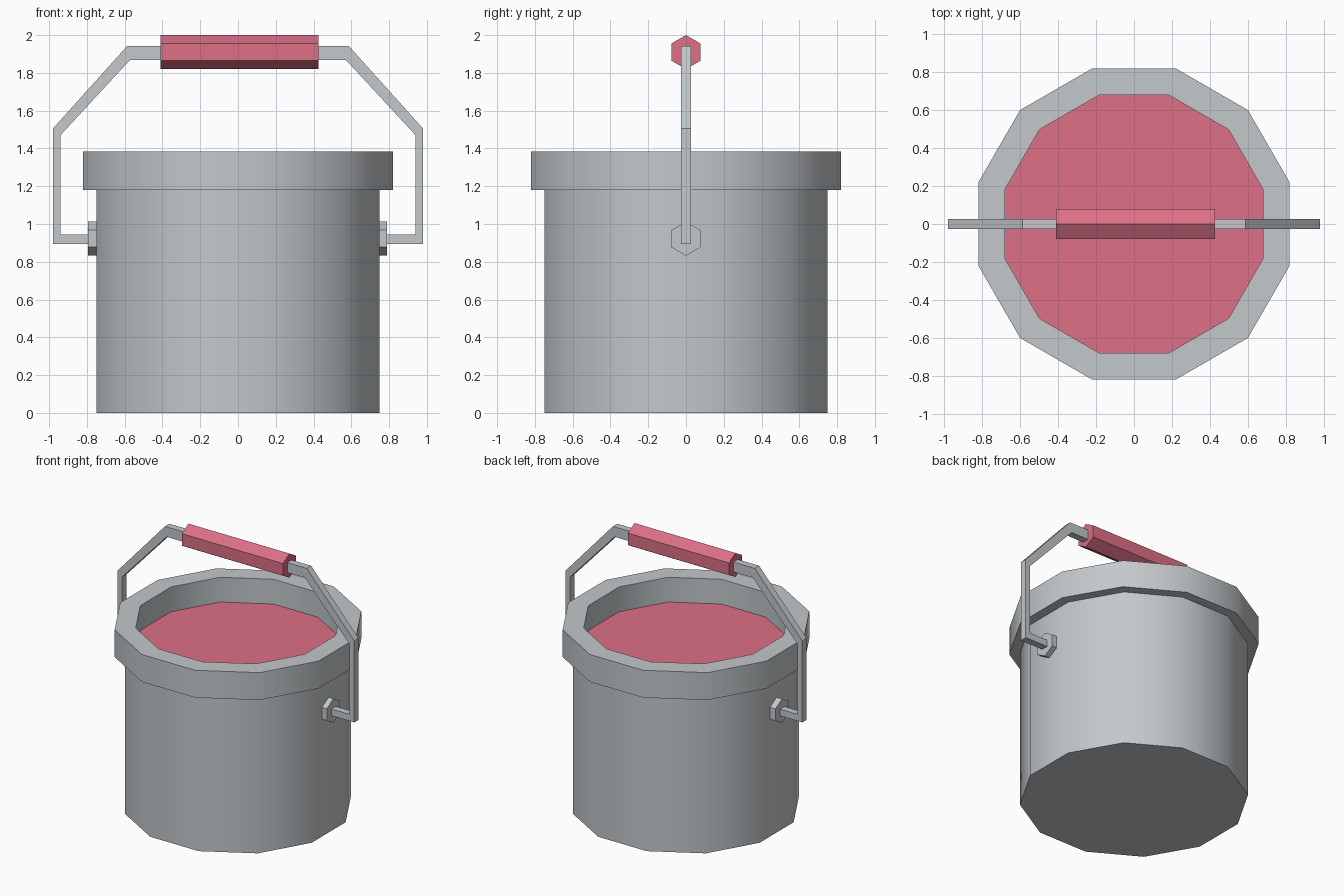
import bpy, bmesh, math

if "Cube" in bpy.data.objects:
    bpy.data.objects.remove(bpy.data.objects["Cube"])


def lin(c):
    c /= 255
    return c / 12.92 if c <= 0.04045 else ((c + 0.055) / 1.055) ** 2.4


def material(name, rgb):
    m = bpy.data.materials.new(name)
    m.diffuse_color = (*[lin(c) for c in rgb], 1)
    m.use_nodes = True
    m.node_tree.nodes["Principled BSDF"].inputs["Base Color"].default_value = m.diffuse_color
    return m


GREY = material("grey metal", (195, 200, 203))
PINK = material("pink paint", (221, 112, 134))


def finish(name, bm, mat, smooth=True):
    bmesh.ops.recalc_face_normals(bm, faces=bm.faces)
    me = bpy.data.meshes.new(name)
    bm.to_mesh(me)
    bm.free()
    ob = bpy.data.objects.new(name, me)
    bpy.context.collection.objects.link(ob)
    me.materials.append(mat)
    if smooth:
        bpy.ops.object.select_all(action='DESELECT')
        ob.select_set(True)
        bpy.context.view_layer.objects.active = ob
        bpy.ops.object.shade_smooth_by_angle(angle=math.radians(35))
    return ob


def ring(bm, flat_radius, z, n=12):
    # polygon ring whose flat sides face the axes
    r = flat_radius / math.cos(math.pi / n)
    return [bm.verts.new((r * math.cos((i + 0.5) * 2 * math.pi / n),
                          r * math.sin((i + 0.5) * 2 * math.pi / n), z))
            for i in range(n)]


def bridge(bm, a, b):
    for i in range(len(a)):
        j = (i + 1) % len(a)
        bm.faces.new((a[i], a[j], b[j], b[i]))


# Bucket: base, wall, thick rim and inner wall down to the paint
PAINT_Z = 1.2
bm = bmesh.new()
profile = [(0.75, 0), (0.75, 1.18), (0.82, 1.18), (0.82, 1.385),
           (0.68, 1.385), (0.68, PAINT_Z)]
rings = [ring(bm, r, z) for r, z in profile]
for a, b in zip(rings, rings[1:]):
    bridge(bm, a, b)
bm.faces.new(rings[0][::-1])
finish("bucket", bm, GREY)

# Paint surface
bm = bmesh.new()
face = bm.faces.new(ring(bm, 0.68, PAINT_Z))
paint = finish("paint_surface", bm, PINK, False)
if paint.data.polygons[0].normal.z < 0:
    paint.data.flip_normals()


def hex_bar(name, x0, x1, z, r, mat):
    # hexagonal prism along x, with a corner at the top
    bm = bmesh.new()
    ends = [[bm.verts.new((x, r * math.sin(i * math.pi / 3),
                           z + r * math.cos(i * math.pi / 3)))
             for i in range(6)] for x in (x0, x1)]
    bridge(bm, *ends)
    for e in ends:
        bm.faces.new(e)
    return finish(name, bm, mat)


# Handle lugs on both sides
hex_bar("left_lug", -0.795, -0.745, 0.922, 0.09, GREY)
hex_bar("right_lug", 0.745, 0.79, 0.922, 0.09, GREY)

# Bent wire handle: mirrored centre-to-lug sections
outer = [(0.76, 0.895), (0.98, 0.895), (0.98, 1.505), (0.587, 1.942)]
inner = [(0.76, 0.945), (0.94, 0.945), (0.94, 1.47), (0.572, 1.868)]
outer += [(-x, z) for x, z in reversed(outer)]
inner += [(-x, z) for x, z in reversed(inner)]
bm = bmesh.new()
W = 0.026
sections = [[bm.verts.new((x, y, z)) for x, y, z in
             ((o[0], -W, o[1]), (o[0], W, o[1]), (i[0], W, i[1]), (i[0], -W, i[1]))]
            for o, i in zip(outer, inner)]
for a, b in zip(sections, sections[1:]):
    bridge(bm, a, b)
bm.faces.new(sections[0])
bm.faces.new(sections[-1])
finish("handle", bm, GREY, False)

# Hand grip
hex_bar("grip", -0.41, 0.427, 1.91, 0.09, PINK).data.shade_smooth()
bpy.context.view_layer.objects.active = bpy.data.objects["grip"]
bpy.ops.object.select_all(action='DESELECT')
bpy.data.objects["grip"].select_set(True)
bpy.ops.object.shade_smooth_by_angle(angle=math.radians(65))
